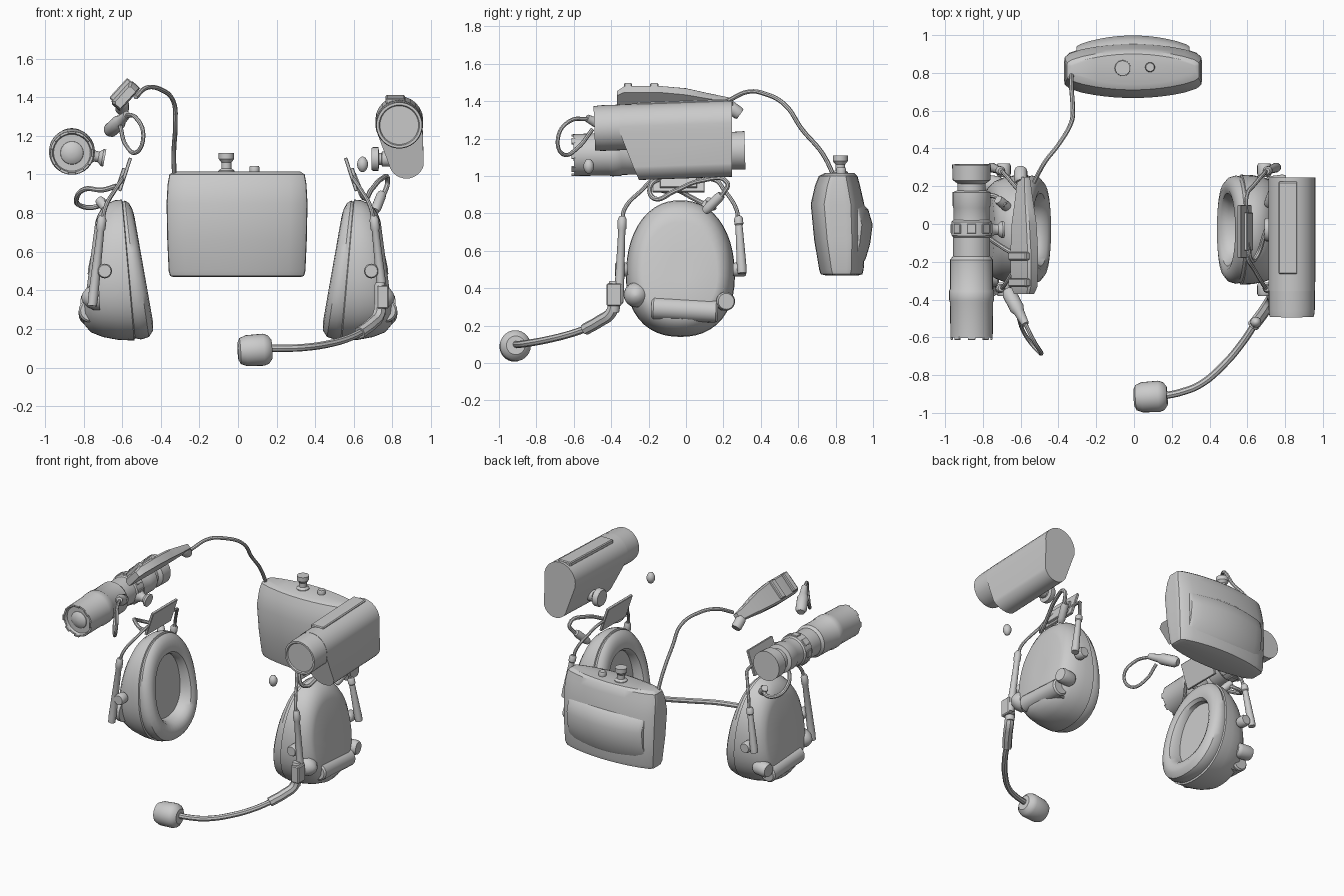
import bpy, bmesh, math
from mathutils import Vector, Matrix

if "Cube" in bpy.data.objects:
    bpy.data.objects.remove(bpy.data.objects["Cube"])

grey = bpy.data.materials.new("plain_grey")
grey.diffuse_color = (0.6, 0.6, 0.6, 1)
grey.use_nodes = True
grey.node_tree.nodes["Principled BSDF"].inputs["Base Color"].default_value = grey.diffuse_color


def add(name, bm):
    bmesh.ops.recalc_face_normals(bm, faces=bm.faces)
    me = bpy.data.meshes.new(name)
    bm.to_mesh(me)
    bm.free()
    me.materials.append(grey)
    ob = bpy.data.objects.new(name, me)
    bpy.context.collection.objects.link(ob)
    return ob


def loft(name, rings):
    """Skin a list of equal-length point rings and cap both ends."""
    bm = bmesh.new()
    vs = [[bm.verts.new(p) for p in r] for r in rings]
    n = len(rings[0])
    for a, b in zip(vs, vs[1:]):
        for i in range(n):
            j = (i + 1) % n
            bm.faces.new((a[i], a[j], b[j], b[i]))
    bm.faces.new(vs[0])
    bm.faces.new(vs[-1])
    return add(name, bm)


def rod(name, a, b, profile, n=24):
    """Lathe (fraction, radius) pairs along the line a-b."""
    a, b = Vector(a), Vector(b)
    q = (b - a).to_track_quat('Z', 'Y')
    return loft(name, [[a.lerp(b, t) + q @ Vector((r * math.cos(k * math.tau / n),
                r * math.sin(k * math.tau / n), 0)) for k in range(n)] for t, r in profile])


def tube(name, pts, r):
    cu = bpy.data.curves.new(name + "_path", 'CURVE')
    cu.dimensions, cu.bevel_depth, cu.bevel_resolution = '3D', r, 2
    cu.resolution_u, cu.use_fill_caps = 6, True
    sp = cu.splines.new('BEZIER')
    sp.bezier_points.add(len(pts) - 1)
    for bp, p in zip(sp.bezier_points, pts):
        bp.co = p
        bp.handle_left_type = bp.handle_right_type = 'AUTO'
    tmp = bpy.data.objects.new(name + "_path", cu)
    bpy.context.collection.objects.link(tmp)
    dg = bpy.context.evaluated_depsgraph_get()
    me = bpy.data.meshes.new_from_object(tmp.evaluated_get(dg))
    bpy.data.objects.remove(tmp)
    me.name = name
    me.materials.clear()
    me.materials.append(grey)
    ob = bpy.data.objects.new(name, me)
    bpy.context.collection.objects.link(ob)


def box(name, c, size, axis='Y', ang=0, bev=0.006):
    bm = bmesh.new()
    bmesh.ops.create_cube(bm, size=1)
    bmesh.ops.scale(bm, vec=size, verts=bm.verts)
    bmesh.ops.bevel(bm, geom=bm.edges[:], offset=bev, segments=1, affect='EDGES')
    bm.transform(Matrix.Translation(c) @ Matrix.Rotation(ang, 4, axis))
    return add(name, bm)


def superellipse(n, e):
    out = []
    for k in range(n):
        c, s = math.cos(k * math.tau / n), math.sin(k * math.tau / n)
        m = (abs(c) ** e + abs(s) ** e) ** (-1 / e)
        out.append((c * m, s * m))
    return out


ROUND = [(0, 0.75), (0.12, 0.95), (0.25, 1), (0.85, 1), (1, 0.85)]


def scaled(r, prof=ROUND):
    return [(t, k * r) for t, k in prof]


DOME = [(0, 1), (0.35, 0.95), (0.7, 0.72), (0.92, 0.38), (1, 0.08)]


def earcup(s, side):
    # cushion and shell: rings run from the hole floor, over the pad, to the outer face
    rings = []
    for k, t in ((0.3, 0.28), (0.6, 0.28), (0.61, 0.14), (0.66, 0.04), (0.75, 0), (0.86, 0.02),
                 (0.95, 0.09), (0.985, 0.2), (0.97, 0.26), (0.97, 0.275), (1, 0.29), (0.99, 0.5),
                 (0.95, 0.7), (0.88, 0.87), (0.77, 0.97), (0.68, 1), (0.2, 1)):
        ring = []
        for u, v in superellipse(48, 2.25):
            z = 0.505 + 0.365 * v * k
            y = -0.03 + 0.29 * u * k * (1 - 0.07 * v)
            inner, outer = 0.43 + 0.176 * (z - 0.18), 0.785 - 0.13 * (z - 0.4)
            ring.append((s * (inner + (outer - inner) * t), y, z))
        rings.append(ring)
    loft(side + "_earcup", rings)

    # headband wire, side rods and pivots
    tube(side + "_headband_wire", [(s * x, y, z) for x, y, z in (
        (.70, -.34, .76), (.69, -.33, .82), (.63, -.23, .93), (.6, -.18, .975), (.6, 0, .975),
        (.6, .16, .975), (.63, .2, .93), (.69, .27, .82), (.7, .28, .76))], 0.011)
    for tag, y0, y1, yk in (("front", -.34, -.36, -.31), ("rear", .28, .3, .25)):
        zb = 0.32 if tag == "front" else 0.48
        rod(side + "_" + tag + "_rod", (s * .703, y0, .785), (s * .755, y1, zb),
            [(0, .016), (.04, .024), (.14, .024), (.16, .019), (.9, .026), (1, .024)], 16)
        rod(side + "_" + tag + "_pivot", (s * .69, yk, .5), (s * .69, yk + (-.07 if y0 < 0 else .07), .5),
            scaled(.038), 16)
    box(side + "_band_plate", (s * .585, -.04, 1.0), (.018, .28, .18), 'Y', -s * .32, .003)
    box(side + "_plate_clip", (s * .605, -.04, .985), (.02, .2, .1), 'Y', -s * .32, .003)

    # outer dome, battery tube and end cap
    rod(side + "_pivot_dome", (s * .72, -.265, .365), (s * .81, -.27, .36), scaled(.068, DOME))
    rod(side + "_battery_tube", (s * .765, -.185, .295), (s * .765, .17, .275),
        [(0, .05), (.03, .06), (.97, .06), (1, .05)], 20)
    box(side + "_battery_saddle", (s * .725, -.01, .285), (.1, .32, .12), 'X', -.05)
    rod(side + "_battery_cap", (s * .70, .2, .33), (s * .81, .215, .33), scaled(.05))


earcup(-1, "left")
earcup(1, "right")

# short leads looping out of the cups
tube("right_cup_lead", [(.72, .13, .84), (.76, .2, .91), (.775, .22, .965), (.74, .08, .975),
     (.69, -.06, .92), (.65, -.17, .88), (.62, -.19, .95), (.6, -.1, 1.0)], .013)
rod("right_lead_plug", (.71, .1, .81), (.745, .19, .9), scaled(.026), 16)
tube("left_cup_lead", [(-.68, .1, .86), (-.75, .15, .83), (-.82, .12, .84), (-.835, .04, .88),
     (-.79, -.05, .925), (-.7, -.12, .92), (-.63, -.16, .94)], .013)
rod("left_lead_plug", (-.66, .08, .8), (-.72, .13, .87), scaled(.026), 16)

# microphone boom
box("boom_bracket", (.75, -.385, .365), (.06, .08, .12))
rod("boom_socket", (.735, -.385, .44), (.735, -.385, .27), scaled(.032), 16)
tube("boom_sleeve", [(.735, -.385, .33), (.728, -.40, .27), (.69, -.46, .225), (.63, -.54, .18)], .032)
tube("boom_arm", [(.64, -.53, .185), (.58, -.62, .155), (.48, -.74, .125), (.35, -.85, .105),
     (.25, -.89, .1), (.16, -.91, .1)], .019)
rod("microphone", (0, -.92, .085), (.175, -.91, .095),
    [(0, .045), (.06, .067), (.25, .08), (.75, .083), (.9, .074), (1, .05)], 28)


def curved_block(name, levels, halfx, bow_f, bow_b, e):
    """Levels are (z, x scale, front y, back y); front and back bow outward."""
    rings = []
    for z, k, f, b in levels:
        ring = []
        for u, v in superellipse(48, e):
            yf, yb = f + bow_f * u * u, b - bow_b * u * u
            ring.append((halfx * k * u - .005, yf + (yb - yf) * (v + 1) / 2, z))
        rings.append(ring)
    loft(name, rings)


# radio pack
curved_block("radio_body", [(.468, .9, .75, .92), (.475, .95, .72, .943), (.5, .97, .712, .95),
             (.66, .99, .685, .957), (.85, 1, .667, .953), (.95, .985, .69, .93), (1.0, .96, .71, .917),
             (1.015, .9, .74, .9)], .365, .05, .05, 9)
curved_block("radio_back_panel", [(.54, .97, .88, .95), (.56, 1, .88, .962), (.64, 1, .88, .985),
             (.74, 1, .88, .998), (.82, 1, .88, .975), (.845, .97, .88, .95)], .3, 0, .05, 10)
rod("antenna_stub", (-.06, .825, .99), (-.06, .825, 1.11),
    [(0, .045), (.25, .042), (.35, .026), (.6, .026), (.75, .04), (1, .04)])
rod("volume_knob", (.085, .83, 1.0), (.085, .83, 1.045), scaled(.026), 16)
tube("radio_cable", [(-.33, .8, .98), (-.332, .73, 1.12), (-.325, .62, 1.25), (-.335, .53, 1.38),
     (-.4, .42, 1.44), (-.47, .33, 1.45), (-.53, .22, 1.40)], .012)

# push-to-talk switch: tapered, tilted body
rings = []
for y, cz, hw, ht in ((-.37, 1.4, .06, .022), (-.33, 1.41, .078, .03), (-.15, 1.41, .08, .032),
                      (0, 1.405, .068, .032), (.12, 1.395, .048, .026), (.25, 1.385, .03, .018)):
    rings.append([(-.585 + .67 * hw * a - .74 * ht * b, y, cz + .74 * hw * a + .67 * ht * b)
                  for a, b in ((1, .6), (.85, 1), (-.85, 1), (-1, .6), (-1, -1), (1, -1))])
loft("talk_switch_body", rings)
for i, y in enumerate((-.31, -.17)):
    box("switch_rib_%d" % i, (-.595, y, 1.425), (.14, .045, .07), 'Y', -.83)
rod("switch_rear_plug", (-.6, .22, 1.38), (-.6, .29, 1.33), scaled(.035), 16)
rod("switch_plug", (-.67, -.35, 1.22), (-.575, -.53, 1.31),
    [(0, .025), (.1, .038), (.55, .038), (.65, .028), (1, .02)], 16)
tube("switch_cable_loop", [(-.58, -.52, 1.305), (-.53, -.62, 1.295), (-.49, -.685, 1.2),
     (-.525, -.655, 1.115), (-.58, -.58, 1.15), (-.61, -.5, 1.25)], .011)

# torch with stepped barrel, recessed lens and bezel notches
rod("torch_body", (-.86, -.6, 1.112), (-.86, .315, 1.137),
    [(.02, .02), (.02, .095), (0, .1), (0, .112), (.2, .114), (.22, .119), (.27, .119), (.28, .113),
     (.45, .113), (.47, .098), (.58, .098), (.59, .106), (.67, .106), (.68, .096), (.75, .096),
     (.76, .1), (.84, .1), (.85, .075), (.89, .075), (.91, .1), (1, .103), (1, .085)], 32)
rod("torch_lens", (-.86, -.575, 1.112), (-.86, -.605, 1.112), scaled(.062, DOME))
for k in range(8):
    a = k * math.tau / 8
    box("bezel_tooth_%d" % k, (-.86 + .105 * math.cos(a), -.603, 1.112 + .105 * math.sin(a)),
        (.012, .02, .04), 'Y', -a, .002)
for k in range(8):
    a = k * math.tau / 8
    box("grip_block_%d" % k, (-.86 + .104 * math.cos(a), -.025, 1.127 + .104 * math.sin(a)),
        (.014, .05, .05), 'Y', -a, .003)
rod("torch_mount", (-.77, -.03, 1.1), (-.69, -.03, 1.085),
    [(0, .05), (.4, .028), (.6, .028), (.85, .045), (1, .045)], 16)

# camera: long upper barrel plus lower housing with a raked front
def tilt(y):
    return .035 * (y + .13)


rod("camera_barrel", (.835, -.49, 1.255), (.835, .24, 1.281),
    [(.012, .02), (.012, .1), (0, .105), (0, .118), (.05, .122), (1, .122)], 40)
outline = []
for cx, cz, r, a0, a1 in ((.835, 1.268, .124, -13, 193), (.872, 1.075, .092, 193, 347)):
    for k in range(15):
        a = math.radians(a0 + (a1 - a0) * k / 14)
        outline.append((cx + r * math.cos(a), cz + r * math.sin(a)))
loft("camera_housing", [[(x, y, z + tilt(y)) for x, z, y in
     ((x, z, -.25 - .1 * (min(z, 1.22) - .98) / .23 if end == 0 else .245) for x, z in outline)]
     for end in (0, 1)])
box("camera_top_strip", (.815, -.02, 1.388), (.1, .49, .03), 'X', .035)
rod("camera_mount", (.79, -.03, 1.08), (.69, -.03, 1.08),
    [(0, .04), (.45, .04), (.46, .03), (.6, .03), (.62, .062), (.9, .062), (1, .055)], 20)

# loose bead
rod("bead", (.645, -.52, 1.012), (.645, -.52, 1.092),
    [(0, .004), (.08, .016), (.3, .026), (.5, .029), (.7, .026), (.92, .016), (1, .004)], 16)

# smooth rounded parts while keeping edges crisp
bpy.ops.object.select_all(action='SELECT')
bpy.context.view_layer.objects.active = bpy.context.selected_objects[0]
bpy.ops.object.shade_smooth_by_angle(angle=math.radians(35))
